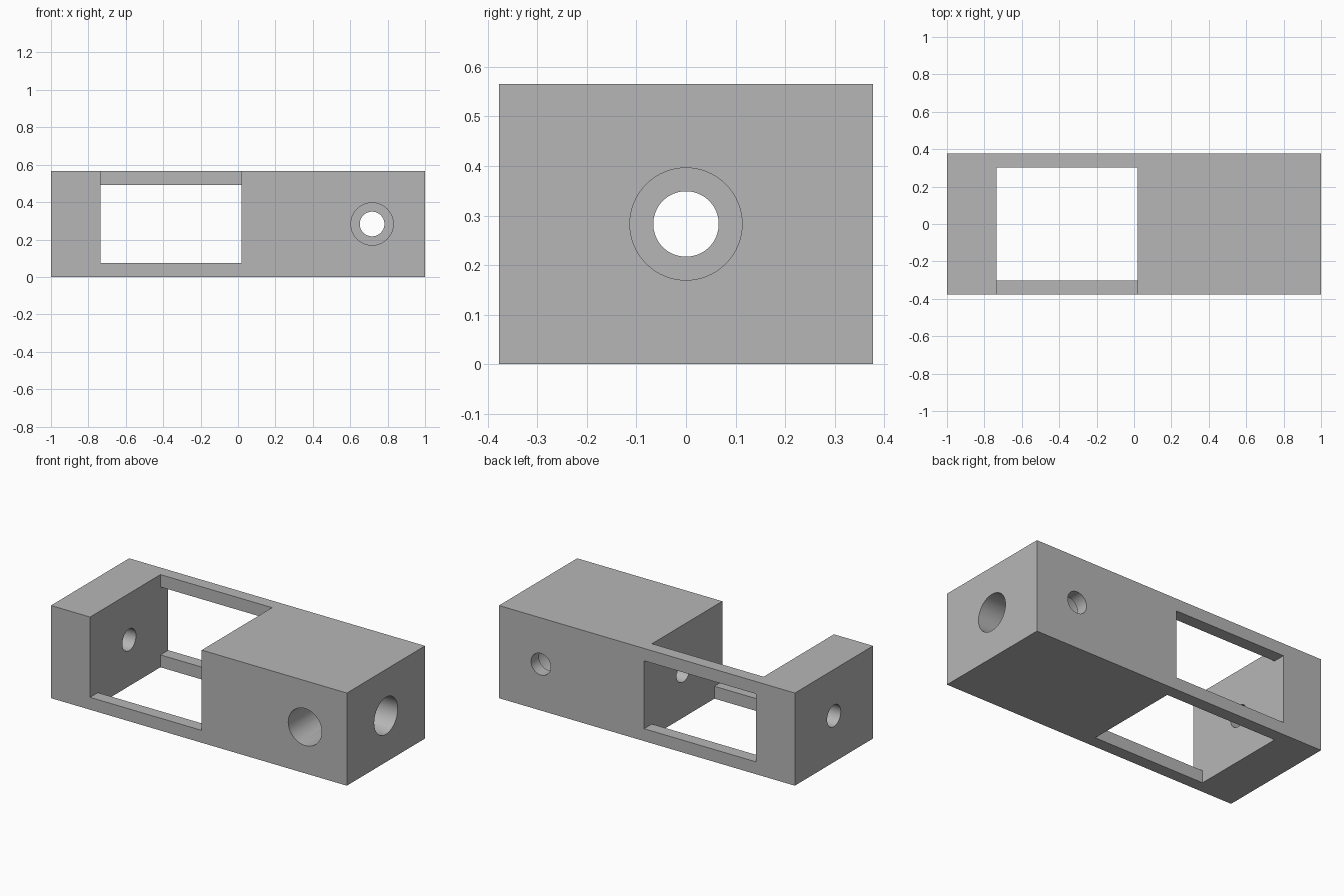
import bpy
from math import pi

cube = bpy.data.objects.get("Cube")
if cube:
    bpy.data.objects.remove(cube, do_unlink=True)

U = 2 / 53                                  # design unit: the block is 53 long
LENGTH, WIDTH, HEIGHT = 2.0, 20 * U, 15 * U
WALL = 2 * U                                # rail and thin wall thickness
WIN_L, WIN_R = -1 + 7 * U, -1 + 27 * U      # ends of the open bay
MID_Z = HEIGHT / 2
BORE_X = 1 - 7.5 * U                        # position of the cross bore
SMALL, LARGE = 1.75 * U, 3 * U
HALF = WIDTH / 2
OVER = 0.1                                  # cutter overshoot

grey = bpy.data.materials.new("plain grey")
grey.use_nodes = True
colour = (0.47, 0.47, 0.47, 1)
grey.diffuse_color = colour
grey.node_tree.nodes["Principled BSDF"].inputs["Base Color"].default_value = colour


def box(name, low, high):
    centre = [(a + b) / 2 for a, b in zip(low, high)]
    bpy.ops.mesh.primitive_cube_add(size=1, location=centre)
    ob = bpy.context.object
    ob.name = name
    ob.scale = [b - a for a, b in zip(low, high)]
    bpy.ops.object.transform_apply(location=True, rotation=True, scale=True)
    return ob


def bore(name, axis, radius, start, end):
    """Cylinder along x or y, on the mid height."""
    mid = (start + end) / 2
    along_x = axis == "x"
    bpy.ops.mesh.primitive_cylinder_add(
        vertices=64, radius=radius, depth=end - start,
        location=(mid, 0, MID_Z) if along_x else (BORE_X, mid, MID_Z),
        rotation=(0, pi / 2, 0) if along_x else (pi / 2, 0, 0))
    ob = bpy.context.object
    ob.name = name
    bpy.ops.object.transform_apply(location=True, rotation=True, scale=True)
    return ob


def cut(target, cutter):
    cutter.hide_render = True
    mod = target.modifiers.new(cutter.name, "BOOLEAN")
    mod.operation = "DIFFERENCE"
    mod.solver = "EXACT"
    mod.object = cutter
    bpy.context.view_layer.objects.active = target
    bpy.ops.object.modifier_apply(modifier=mod.name)
    bpy.data.objects.remove(cutter, do_unlink=True)


# Solid block
body = box("block_body", (-1, -HALF, 0), (1, HALF, HEIGHT))

# Open bay: vertical opening, back window, and open front above the lower rail
cut(body, box("bay_cutter", (WIN_L, WALL - HALF, -OVER),
              (WIN_R, HALF - WALL, HEIGHT + OVER)))
cut(body, box("window_cutter", (WIN_L, 0, WALL),
              (WIN_R, HALF + OVER, HEIGHT - WALL)))
cut(body, box("front_cutter", (WIN_L, -HALF - OVER, WALL),
              (WIN_R, 0, HEIGHT + OVER)))

# Small through holes, then wide bores that stop short of the far wall
cut(body, bore("long_hole", "x", SMALL, -1 - OVER, 1 + OVER))
cut(body, bore("cross_hole", "y", SMALL, -HALF - OVER, HALF + OVER))
cut(body, bore("long_bore", "x", LARGE, WIN_R + WALL, 1 + OVER))
cut(body, bore("cross_bore", "y", LARGE, -HALF - OVER, HALF - WALL))

# Finish: one colour, smooth bores with sharp edges
body.data.materials.clear()
body.data.materials.append(grey)
for face in body.data.polygons:
    face.material_index = 0
bpy.ops.object.select_all(action="DESELECT")
body.select_set(True)
bpy.context.view_layer.objects.active = body
bpy.ops.object.shade_smooth_by_angle(angle=pi / 6)
